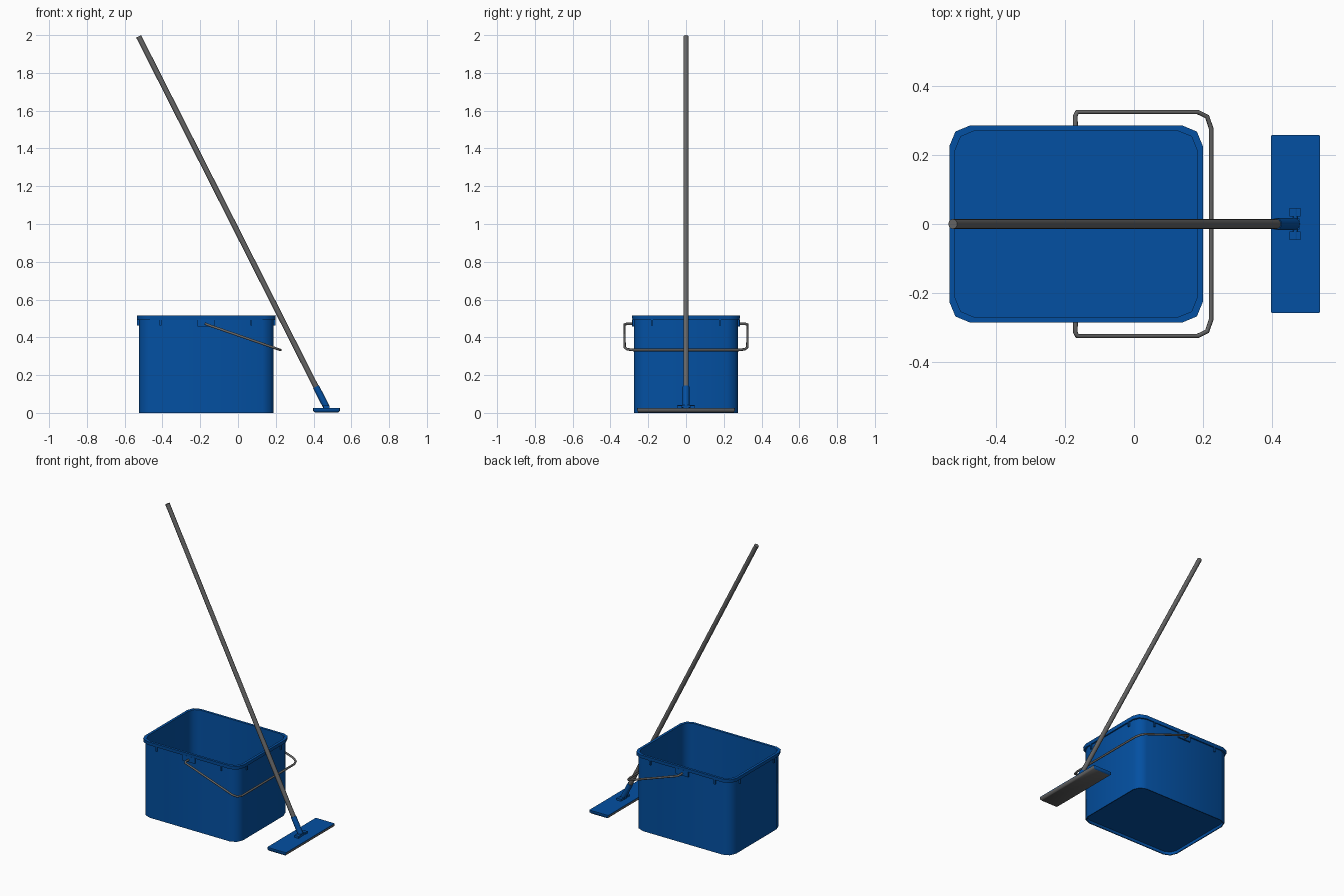
import bpy, bmesh, math
from mathutils import Vector

cube = bpy.data.objects.get("Cube")
if cube:
    bpy.data.objects.remove(cube, do_unlink=True)


def make_material(name, rgb):
    mat = bpy.data.materials.new(name)
    mat.use_nodes = True
    mat.diffuse_color = (*rgb, 1)
    mat.node_tree.nodes["Principled BSDF"].inputs["Base Color"].default_value = (*rgb, 1)
    return mat


blue = make_material("blue plastic", (0.001, 0.08, 0.36))
grey = make_material("grey metal", (0.13, 0.13, 0.13))


def finish(bm, name, mat, smooth=True):
    bmesh.ops.recalc_face_normals(bm, faces=bm.faces)
    mesh = bpy.data.meshes.new(name)
    bm.to_mesh(mesh)
    bm.free()
    mesh.materials.append(mat)
    obj = bpy.data.objects.new(name, mesh)
    bpy.context.collection.objects.link(obj)
    if smooth:
        bpy.ops.object.select_all(action="DESELECT")
        obj.select_set(True)
        bpy.context.view_layer.objects.active = obj
        bpy.ops.object.shade_smooth_by_angle(angle=math.radians(50))
    return obj


def rounded_rect(cx, hx, hy, r, z, segs):
    pts = []
    for k, (sx, sy) in enumerate([(1, 1), (-1, 1), (-1, -1), (1, -1)]):
        for i in range(segs + 1):
            a = math.pi / 2 * (k + i / segs)
            pts.append((cx + sx * (hx - r) + r * math.cos(a),
                        sy * (hy - r) + r * math.sin(a), z))
    return pts


def loft(name, cx, sections, mat, segs=2):
    """Skin rounded rectangles (half x, half y, radius, z), capping both ends."""
    bm = bmesh.new()
    loops = [[bm.verts.new(p) for p in rounded_rect(cx, *s, segs)] for s in sections]
    for a, b in zip(loops, loops[1:]):
        for i in range(len(a)):
            j = (i + 1) % len(a)
            bm.faces.new((a[i], a[j], b[j], b[i]))
    bm.faces.new(loops[0])
    bm.faces.new(loops[-1])
    return finish(bm, name, mat)


def box(name, lo, hi, mat):
    bm = bmesh.new()
    bmesh.ops.create_cube(bm, size=1)
    lo, hi = Vector(lo), Vector(hi)
    for v in bm.verts:
        v.co = (lo + hi) / 2 + v.co * (hi - lo)
    return finish(bm, name, mat, False)


def rod(name, start, end, r1, r2, mat, sides=12):
    start, end = Vector(start), Vector(end)
    axis = end - start
    bm = bmesh.new()
    bmesh.ops.create_cone(bm, cap_ends=True, segments=sides, radius1=r1,
                          radius2=r2, depth=axis.length)
    rot = axis.to_track_quat("Z", "Y")
    for v in bm.verts:
        v.co = rot @ v.co + (start + end) / 2
    return finish(bm, name, mat)


# Bucket: recessed underside, outer wall, rim band, inner wall and floor
CX = -0.168
loft("bucket", CX, [
    (0.351, 0.270, 0.055, 0.020), (0.351, 0.270, 0.055, 0.0),
    (0.357, 0.276, 0.060, 0.0), (0.357, 0.276, 0.060, 0.492),
    (0.366, 0.284, 0.060, 0.492), (0.368, 0.286, 0.060, 0.515),
    (0.351, 0.270, 0.055, 0.515), (0.351, 0.270, 0.055, 0.025)], blue)

# Ribs under the rim and bail mounts
for side, sy in (("front", -1), ("back", 1)):
    for end, x in (("right", -0.41), ("left", 0.07)):
        box(f"{side}_{end}_rib", (x - 0.005, sy * 0.273, 0.462),
            (x + 0.005, sy * 0.284, 0.495), blue)
    box(f"{side}_bail_mount", (-0.215, sy * 0.273, 0.457),
        (-0.122, sy * 0.285, 0.495), blue)
for end, sx in (("right", -1), ("left", 1)):
    for side, y in (("front", -0.18), ("back", 0.18)):
        box(f"{end}_{side}_end_rib", (CX + sx * 0.354, y - 0.005, 0.462),
            (CX + sx * 0.366, y + 0.005, 0.495), blue)

# Wire bail: half path mirrored across y
half = [(-0.17, 0.275, 0.471), (-0.17, 0.315, 0.471), (-0.165, 0.325, 0.468),
        (0.185, 0.325, 0.347), (0.212, 0.312, 0.337), (0.224, 0.278, 0.333)]
path = half + [(x, -y, z) for x, y, z in reversed(half)]
curve = bpy.data.curves.new("bucket_bail", "CURVE")
curve.dimensions = "3D"
curve.bevel_depth = 0.0068
curve.bevel_resolution = 2
curve.use_fill_caps = True
spline = curve.splines.new("POLY")
spline.points.add(len(path) - 1)
for point, co in zip(spline.points, path):
    point.co = (*co, 1)
curve.materials.append(grey)
bpy.context.collection.objects.link(bpy.data.objects.new("bucket_bail", curve))

# Mop pole and its socket
rod("mop_pole", (0.416, 0, 0.132), (-0.526, 0, 1.993), 0.0145, 0.0145, grey)
rod("pole_socket", (0.466, 0, 0.035), (0.413, 0, 0.138), 0.0175, 0.0175, blue)

# Swivel joint on the mop head
rod("hinge_pin", (0.468, -0.045, 0.034), (0.468, 0.045, 0.034), 0.007, 0.007, blue)
box("swivel_block", (0.450, -0.016, 0.022), (0.481, 0.016, 0.042), blue)
for name, sy in (("front", -1), ("back", 1)):
    box(f"{name}_hinge_lug", (0.452, sy * 0.022, 0.022),
        (0.484, sy * 0.047, 0.040), blue)

# Mop head: blue top and ends, grey cleaning pad on the underside and long edges
head = loft("mop_head", 0.4688, [
    (0.062, 0.253, 0.004, 0.003), (0.0705, 0.259, 0.004, 0.011),
    (0.0705, 0.259, 0.004, 0.022), (0.0705, 0.259, 0.004, 0.026)], blue)
head.data.materials.append(grey)
for face in head.data.polygons:
    if face.center.z < 0.022 and abs(face.normal.y) < 0.5:
        face.material_index = 1
